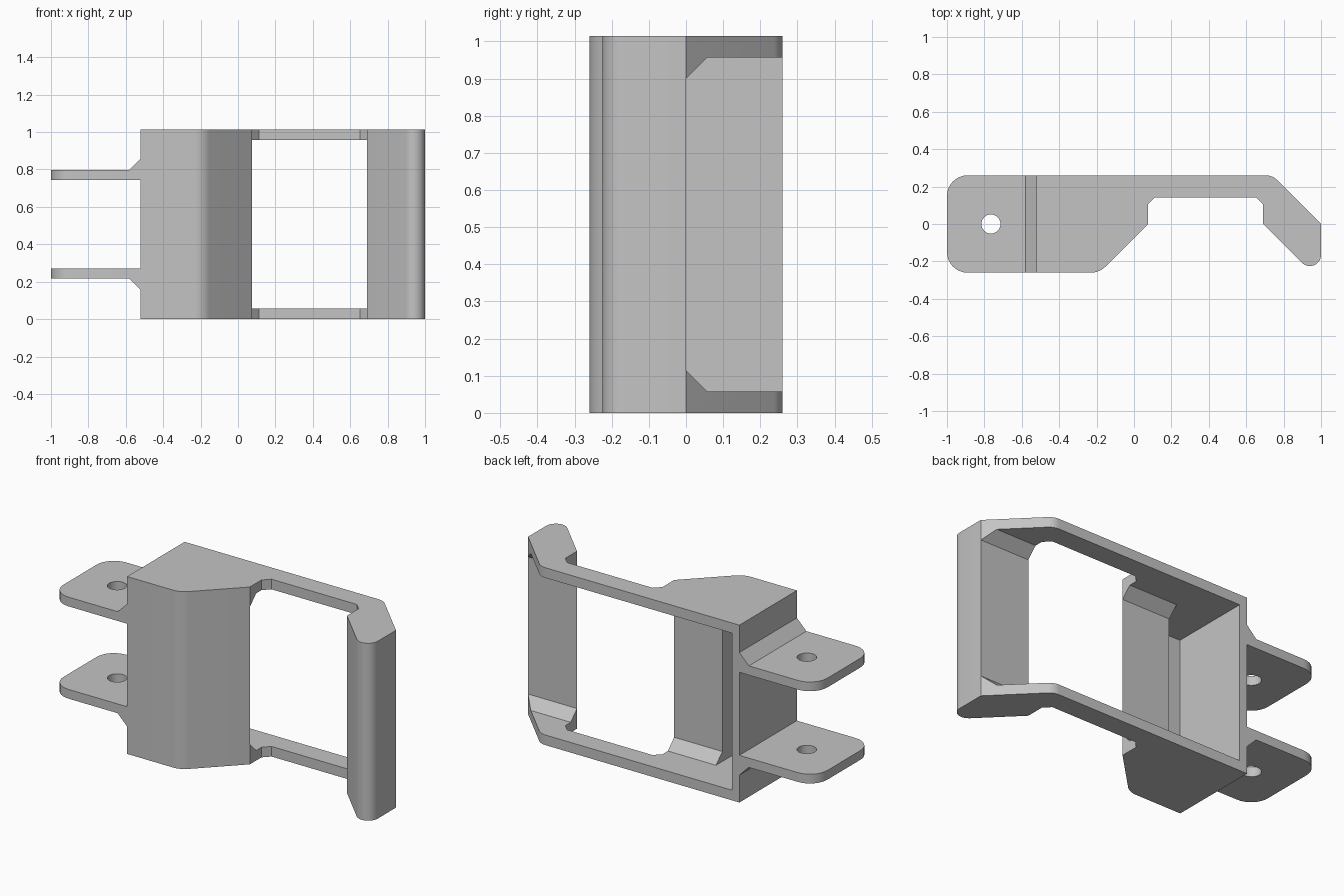
import bpy
import bmesh
import math
from mathutils import Vector

cube = bpy.data.objects.get("Cube")
if cube:
    bpy.data.objects.remove(cube, do_unlink=True)

H = 1.015      # overall height
D = 0.26       # half depth
T = 0.058      # plate thickness
WALL = -0.52   # outer face of the side wall

grey = bpy.data.materials.new("plain grey")
grey.use_nodes = True
grey.diffuse_color = (0.55, 0.55, 0.55, 1)
grey.node_tree.nodes["Principled BSDF"].inputs["Base Color"].default_value = (0.55, 0.55, 0.55, 1)


def rounded(corners, steps=8):
    """Outline from (a, b, radius) corners, replacing each radius with an arc."""
    out = []
    for i, (a, b, r) in enumerate(corners):
        p = Vector((a, b))
        if r == 0:
            out.append(p)
            continue
        u = (Vector(corners[i - 1][:2]) - p).normalized()
        v = (Vector(corners[(i + 1) % len(corners)][:2]) - p).normalized()
        half = u.angle(v) / 2
        centre = p + (u + v).normalized() * (r / math.sin(half))
        start = p + u * (r / math.tan(half)) - centre
        end = p + v * (r / math.tan(half)) - centre
        sweep = math.pi - 2 * half
        for k in range(steps + 1):
            t = k / steps
            arc = start * math.sin((1 - t) * sweep) + end * math.sin(t * sweep)
            out.append(centre + arc / math.sin(sweep))
    return out


def prism(name, outline, lo, hi, axis):
    """Extrude a 2D outline along the named axis."""
    place = {"x": lambda a, b, t: (t, a, b),
             "y": lambda a, b, t: (a, t, b),
             "z": lambda a, b, t: (a, b, t)}[axis]
    bm = bmesh.new()
    base = bm.faces.new([bm.verts.new(place(a, b, lo)) for a, b in outline])
    top = bmesh.ops.extrude_face_region(bm, geom=[base])["geom"]
    bmesh.ops.translate(bm, vec=place(0, 0, hi - lo),
                        verts=[g for g in top if isinstance(g, bmesh.types.BMVert)])
    bmesh.ops.recalc_face_normals(bm, faces=bm.faces)
    mesh = bpy.data.meshes.new(name)
    bm.to_mesh(mesh)
    bm.free()
    mesh.materials.append(grey)
    obj = bpy.data.objects.new(name, mesh)
    bpy.context.scene.collection.objects.link(obj)
    return obj


def combine(obj, helper, operation):
    """Apply a boolean and delete its helper."""
    helper.hide_render = True
    mod = obj.modifiers.new("cut", "BOOLEAN")
    mod.operation, mod.object, mod.solver = operation, helper, "EXACT"
    bpy.context.view_layer.update()
    graph = bpy.context.evaluated_depsgraph_get()
    mesh = bpy.data.meshes.new_from_object(obj.evaluated_get(graph))
    obj.modifiers.clear()
    obj.data = mesh
    bpy.data.objects.remove(helper, do_unlink=True)


def smooth(obj):
    bpy.ops.object.select_all(action="DESELECT")
    obj.select_set(True)
    bpy.context.view_layer.objects.active = obj
    bpy.ops.object.shade_smooth_by_angle(angle=math.radians(30))


# Frame: grip, strap and hook in one plan outline
plan = rounded([
    (WALL, -D, 0), (-0.185, -D, 0.11), (0.075, 0, 0), (0.075, 0.105, 0),
    (0.112, 0.143, 0), (0.653, 0.143, 0), (0.69, 0.105, 0), (0.69, 0, 0),
    (1, -0.31, 0.06), (1, 0, 0), (0.74, D, 0.08), (WALL, D, 0)])
frame = prism("frame", plan, 0, H, "z")

# Rear opening between the straps, with chamfered corners
opening = [(0, 0.115), (0.057, T), (0.4, T), (0.4, H - T), (0.057, H - T), (0, H - 0.115)]
combine(frame, prism("opening_cutter", opening, -0.3, 1.2, "x"), "DIFFERENCE")

# Deep pocket behind the grip's front wall
pocket = [(-0.472, -0.205), (-0.23, -0.205), (-0.23, 0.4), (-0.472, 0.4)]
combine(frame, prism("pocket_cutter", pocket, T, H - T, "z"), "DIFFERENCE")
smooth(frame)

# Mounting tabs with gussets on their outer sides
tab_plan = rounded([(-1, -D, 0.11), (WALL, -D, 0), (WALL, D, 0), (-1, D, 0.11)])
tab_side = [(-1, 0.745), (WALL, 0.745), (WALL, 0.858), (-0.58, 0.798), (-1, 0.798)]
hole = [(-0.765 + 0.051 * math.cos(k * math.pi / 16), 0.051 * math.sin(k * math.pi / 16))
        for k in range(32)]
for name, flip in (("upper_tab", False), ("lower_tab", True)):
    side = [(x, H - z if flip else z) for x, z in tab_side]
    tab = prism(name, tab_plan, -0.1, H + 0.1, "z")
    combine(tab, prism("tab_side_helper", side, -0.5, 0.5, "y"), "INTERSECT")
    combine(tab, prism("hole_cutter", hole, -0.2, H + 0.2, "z"), "DIFFERENCE")
    smooth(tab)
